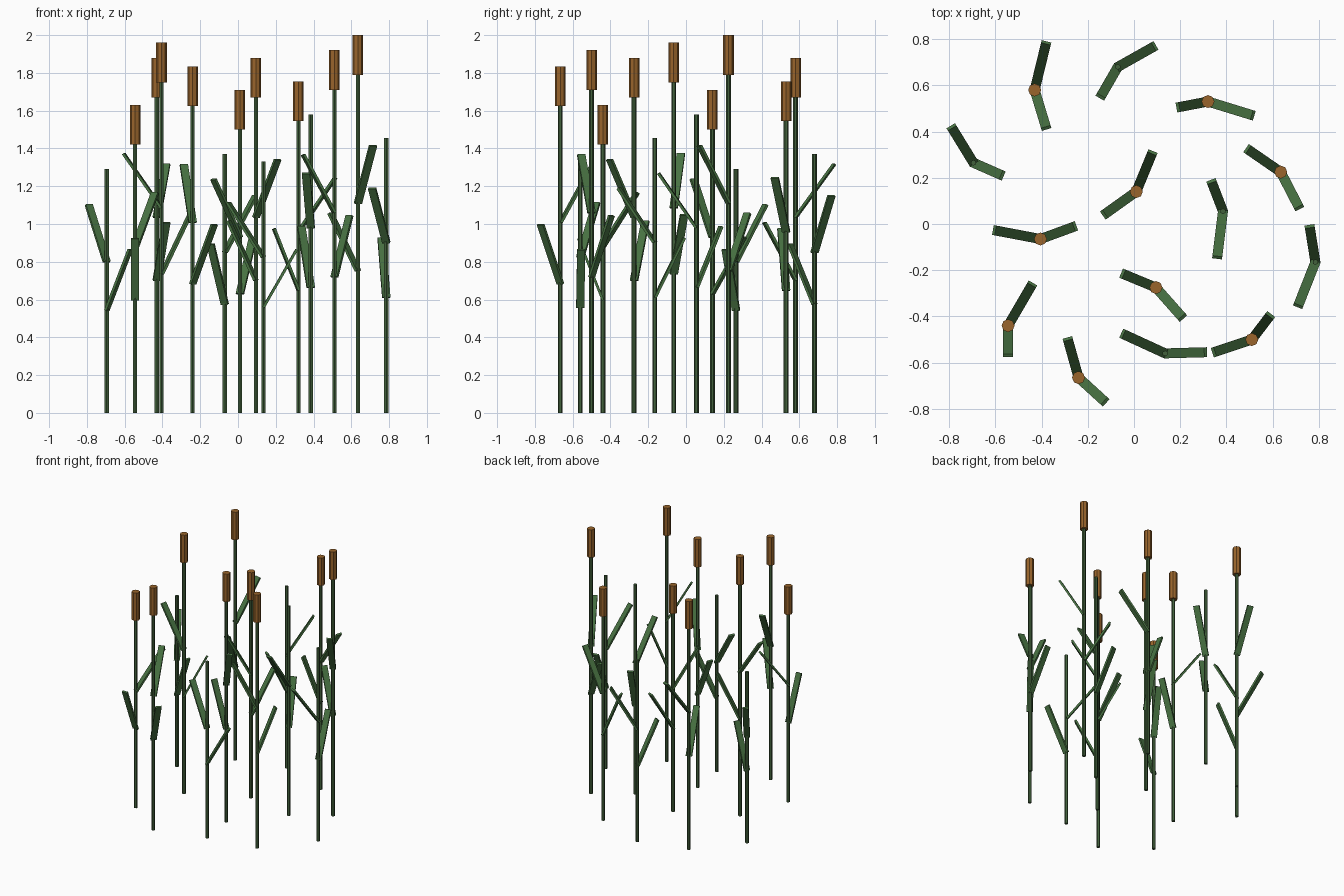
import bpy, math
from mathutils import Vector

if "Cube" in bpy.data.objects:
    bpy.data.objects.remove(bpy.data.objects["Cube"])

STEM_R, HEAD_R, HEAD_H = 0.0125, 0.028, 0.21
LEAF_L, LEAF_W, LEAF_T = 0.352, 0.043, 0.014


def material(name, color):
    m = bpy.data.materials.new(name)
    m.diffuse_color = (*color, 1)
    m.use_nodes = True
    m.node_tree.nodes["Principled BSDF"].inputs["Base Color"].default_value = m.diffuse_color
    return m


STEM = material("stem_green", (0.055, 0.12, 0.045))
LEAF = material("leaf_green", (0.065, 0.17, 0.055))
HEAD = material("head_brown", (0.32, 0.13, 0.025))


def cylinder(name, x, y, z0, z1, r, sides, mat):
    bpy.ops.mesh.primitive_cylinder_add(vertices=sides, radius=r, depth=z1 - z0,
                                        location=(x, y, (z0 + z1) / 2))
    ob = bpy.context.object
    ob.name = name
    ob.data.materials.append(mat)


def leaf(name, x, y, z, tip):
    # flat strip leaning out from the stem towards the tip's plan position
    dx, dy = tip[0] - x, tip[1] - y
    reach = math.hypot(dx, dy)
    d = Vector((dx, dy, math.sqrt(LEAF_L ** 2 - reach ** 2)))
    bpy.ops.mesh.primitive_cube_add(size=1, location=Vector((x, y, z)) + d / 2)
    ob = bpy.context.object
    ob.name = name
    ob.scale = (LEAF_T, LEAF_W, LEAF_L)
    ob.rotation_euler = (0, math.asin(reach / LEAF_L), math.atan2(dy, dx))
    ob.data.materials.append(LEAF)


# x, y, total height, has head, lower leaf tip, upper leaf tip
reeds = [
    (-0.43, 0.58, 1.88, 1, (-0.38, 0.415), (-0.38, 0.785)),
    (0.32, 0.53, 1.755, 1, (0.19, 0.505), (0.515, 0.47)),
    (0.635, 0.225, 2.0, 1, (0.49, 0.325), (0.715, 0.07)),
    (0.01, 0.14, 1.71, 1, (0.08, 0.31), (-0.13, 0.04)),
    (-0.405, -0.065, 1.96, 1, (-0.255, -0.01), (-0.605, -0.027)),
    (0.095, -0.275, 1.88, 1, (-0.05, -0.215), (0.21, -0.405)),
    (-0.545, -0.44, 1.63, 1, (-0.545, -0.57), (-0.44, -0.26)),
    (-0.24, -0.665, 1.835, 1, (-0.125, -0.77), (-0.287, -0.497)),
    (0.51, -0.50, 1.92, 1, (0.59, -0.395), (0.345, -0.555)),
    (-0.07, 0.68, 1.37, 0, (-0.145, 0.55), (0.09, 0.77)),
    (-0.695, 0.265, 1.29, 0, (-0.57, 0.21), (-0.79, 0.42)),
    (0.385, 0.055, 1.58, 0, (0.335, 0.185), (0.36, -0.145)),
    (0.785, -0.165, 1.455, 0, (0.76, -0.01), (0.71, -0.355)),
    (0.135, -0.56, 1.33, 0, (0.31, -0.555), (-0.05, -0.475)),
]

for i, (x, y, top, has_head, low, high) in enumerate(reeds, 1):
    h = top - HEAD_H if has_head else top
    cylinder(f"stem_{i}", x, y, 0, h, STEM_R, 6, STEM)
    if has_head:
        cylinder(f"seed_head_{i}", x, y, h, top, HEAD_R, 8, HEAD)
    leaf(f"lower_leaf_{i}", x, y, 0.42 * h, low)
    leaf(f"upper_leaf_{i}", x, y, 0.62 * h, high)
